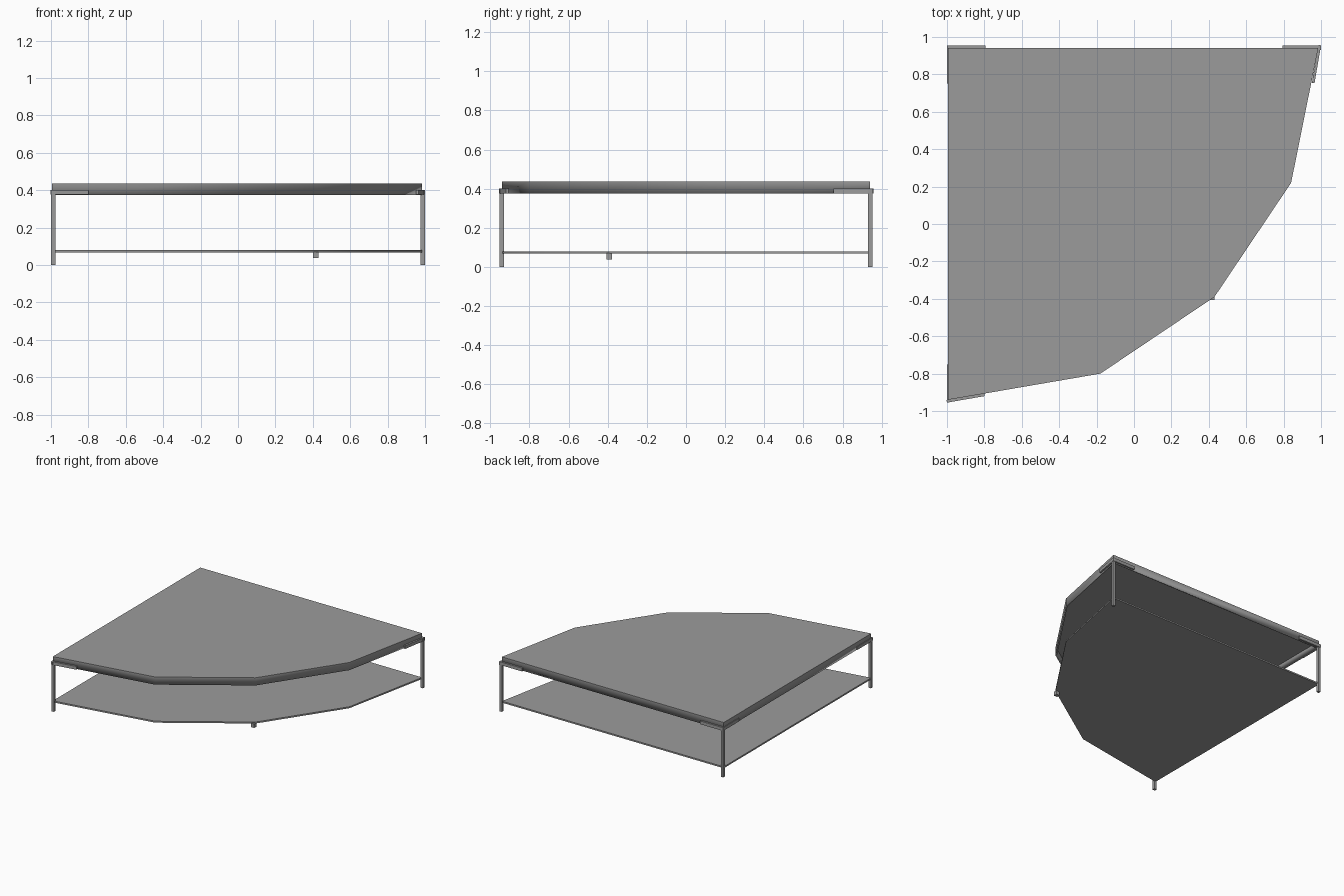
import bpy
import bmesh
import math
from mathutils import Vector

cube = bpy.data.objects.get("Cube")
if cube:
    bpy.data.objects.remove(cube, do_unlink=True)

GREY = (0.33, 0.33, 0.33, 1)
grey = bpy.data.materials.new("grey metal")
grey.use_nodes = True
grey.diffuse_color = GREY
grey.node_tree.nodes["Principled BSDF"].inputs["Base Color"].default_value = GREY


def prism(name, points, low, high, open_bottom=False):
    """Extrude a flat outline between two heights."""
    bm = bmesh.new()
    face = bm.faces.new([bm.verts.new((x, y, low)) for x, y in points])
    up = bmesh.ops.extrude_face_region(bm, geom=[face], use_keep_orig=True)
    verts = [v for v in up["geom"] if isinstance(v, bmesh.types.BMVert)]
    bmesh.ops.translate(bm, verts=verts, vec=(0, 0, high - low))
    bmesh.ops.recalc_face_normals(bm, faces=bm.faces)
    if open_bottom:
        base = [f for f in bm.faces if all(v.co.z < (low + high) / 2 for v in f.verts)]
        bmesh.ops.delete(bm, geom=base, context="FACES_ONLY")
    mesh = bpy.data.meshes.new(name)
    bm.to_mesh(mesh)
    bm.free()
    mesh.materials.append(grey)
    obj = bpy.data.objects.new(name, mesh)
    bpy.context.collection.objects.link(obj)
    return obj


def box(name, x, y, size, low, high):
    h = size / 2
    return prism(name, [(x - h, y - h), (x + h, y - h), (x + h, y + h), (x - h, y + h)], low, high)


def smooth(obj):
    bpy.ops.object.select_all(action="DESELECT")
    obj.select_set(True)
    bpy.context.view_layer.objects.active = obj
    bpy.ops.object.shade_smooth_by_angle(angle=math.radians(30))


# Quarter-round outline shared by the top and the shelf
outline = [(-0.995, 0.94), (-0.995, -0.94), (-0.18, -0.80),
           (0.43, -0.39), (0.84, 0.22), (0.985, 0.94)]

# Top: hollow tray, open underneath
top = prism("table_top", outline, 0.375, 0.437, open_bottom=True)
shell = top.modifiers.new("thickness", "SOLIDIFY")
shell.thickness = 0.012
shell.offset = -1
shell.use_even_offset = True
smooth(top)

# Lower shelf
shelf = prism("lower_shelf", outline, 0.068, 0.08)
smooth(shelf)

# Corner legs, each with two bracket plates along the neighbouring edges
corners = {
    "back_right": ((-1, 0.955), [(1, 0), (0, -1)]),
    "front_right": ((-1, -0.955), [(0, 1), (0.985, 0.17)]),
    "back_left": ((1, 0.955), [(-0.17, -0.985), (-1, 0)]),
}
for side, (corner, directions) in corners.items():
    c = Vector(corner)
    inward = Vector((math.copysign(0.012, -c.x), math.copysign(0.014, -c.y)))
    leg = c + inward
    box(side + "_leg", leg.x, leg.y, 0.022, 0, 0.402)
    for i, d in enumerate(directions):
        d = Vector(d).normalized()
        n = Vector((-d.y, d.x))
        if n.dot(inward) < 0:
            n = -n
        end = c + d * 0.205
        t = n * 0.014
        prism(f"{side}_bracket_{i + 1}", [c, end, end + t, c + t], 0.376, 0.402)

# Small stub foot under the rounded edge
box("stub_foot", 0.415, -0.392, 0.03, 0.038, 0.07)
